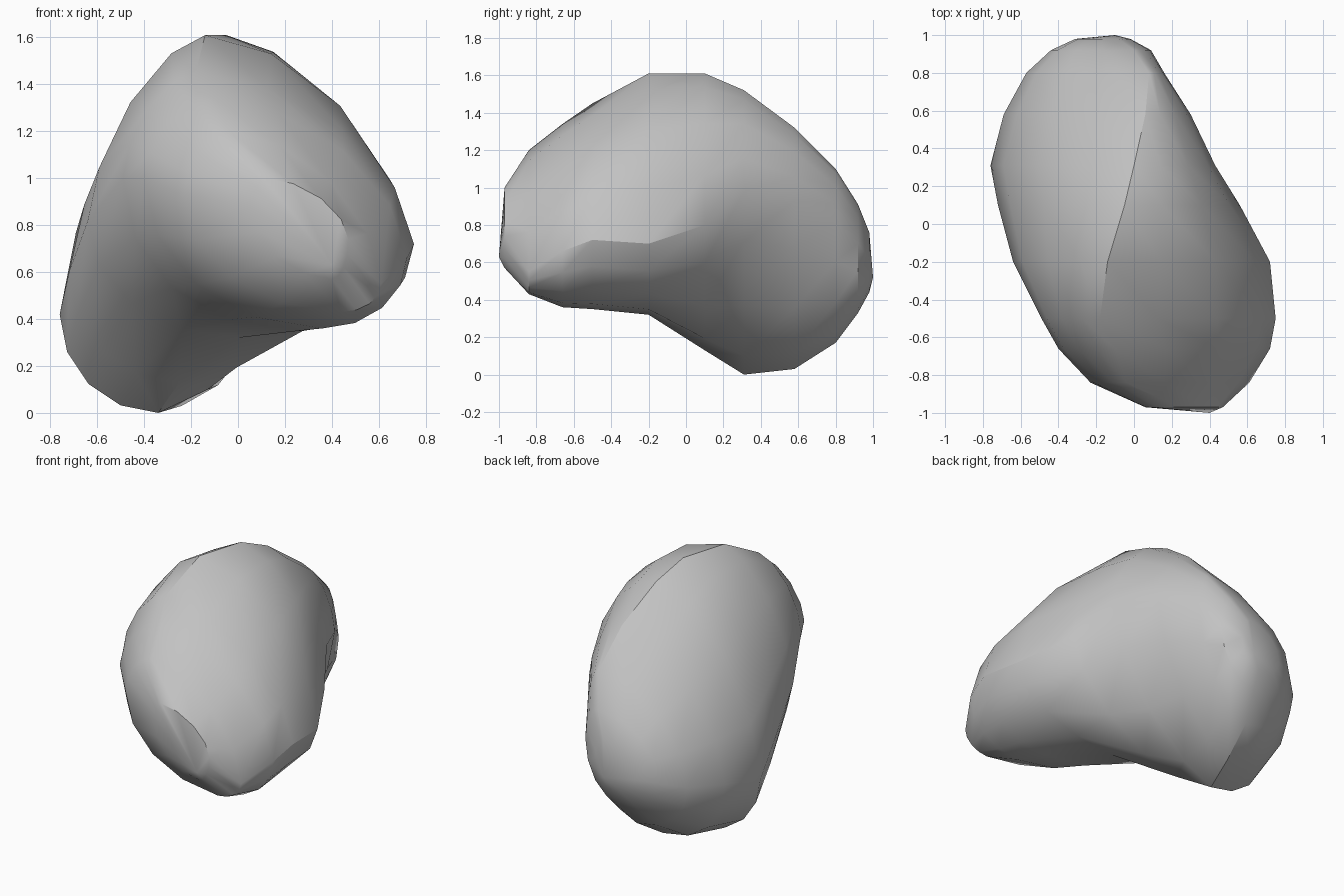
import bpy
import bmesh
import math

default_cube = bpy.data.objects.get("Cube")
if default_cube:
    bpy.data.objects.remove(default_cube, do_unlink=True)

# Plain stone colour
stone = bpy.data.materials.new("stone_grey")
stone.use_nodes = True
grey = (0.54, 0.54, 0.54, 1.0)
stone.diffuse_color = grey
shader = next(n for n in stone.node_tree.nodes if n.type == "BSDF_PRINCIPLED")
shader.inputs["Base Color"].default_value = grey

# Cross-sections from front to back. Each lists its y, then the (x, z) of its
# left-hand, top, right-hand and bottom extremes, then how hollow its upper
# left, lower left and lower right corners are (1 is round, 2 is straight).
SECTIONS = [
    (-.97, (.06, .88), (.12, 1), (.47, .74), (.4, .57), 1, 1.1, 1),
    (-.84, (-.23, .93), (-.04, 1.2), (.61, .55), (.44, .43), 1.1, 1, 1),
    (-.66, (-.4, 1), (-.1, 1.34), (.72, .66), (.36, .36), 1.2, 1, 1),
    (-.5, (-.49, 1), (-.18, 1.45), (.75, .72), (.26, .35), 1.2, .95, 1),
    (-.2, (-.64, .82), (-.14, 1.61), (.72, .7), (0, .32), 1.3, 1, 1),
    (.1, (-.72, .6), (-.05, 1.61), (.56, .8), (-.25, .13), 1.3, 1, 1.25),
    (.31, (-.76, .42), (0, 1.52), (.43, .98), (-.34, 0), 1.2, 1, 1.35),
    (.58, (-.69, .47), (.06, 1.32), (.3, .93), (-.24, .03), 1.2, .95, 1.3),
    (.8, (-.57, .5), (.08, 1.1), (.16, .82), (-.2, .17), 1.1, .95, 1.15),
    (.92, (-.44, .54), (0, .91), (.09, .7), (-.16, .33), 1, 1, 1),
    (.98, (-.31, .55), (-.08, .76), (-.02, .62), (-.15, .44), 1, 1, 1),
]
FRONT_TIP = (.4, -1, .63)
BACK_TIP = (-.1, 1, .52)
UPPER_RIGHT = 1.16
STEPS = 4


def corner(side, pole, power, to_pole):
    """Arc between a side extreme and a top or bottom extreme, without its end."""
    points = []
    for step in range(STEPS):
        fraction = step / STEPS if to_pole else 1 - step / STEPS
        angle = fraction * math.pi / 2
        along = max(math.cos(angle), 0) ** power
        rise = max(math.sin(angle), 0) ** power
        points.append((pole[0] + (side[0] - pole[0]) * along,
                       side[1] + (pole[1] - side[1]) * rise))
    return points


def outline(left, top, right, bottom, upper_left, lower_left, lower_right):
    """Closed ring of points made of four corner arcs."""
    return (corner(right, top, UPPER_RIGHT, True)
            + corner(left, top, upper_left, False)
            + corner(left, bottom, lower_left, True)
            + corner(right, bottom, lower_right, False))


# Skin the rings into one closed, bent boulder
bm = bmesh.new()
rings = [[bm.verts.new((x, section[0], z)) for x, z in outline(*section[1:])]
         for section in SECTIONS]
count = len(rings[0])
for ring, following in zip(rings, rings[1:]):
    for i in range(count):
        j = (i + 1) % count
        bm.faces.new((ring[i], ring[j], following[j], following[i]))

# Faceted ends
for ring, tip in ((rings[0], FRONT_TIP), (rings[-1], BACK_TIP)):
    tip_vertex = bm.verts.new(tip)
    for i in range(count):
        bm.faces.new((ring[i], ring[(i + 1) % count], tip_vertex))

bmesh.ops.recalc_face_normals(bm, faces=bm.faces[:])
mesh = bpy.data.meshes.new("boulder")
bm.to_mesh(mesh)
bm.free()
mesh.materials.append(stone)

boulder = bpy.data.objects.new("boulder", mesh)
bpy.context.collection.objects.link(boulder)
bpy.ops.object.select_all(action="DESELECT")
boulder.select_set(True)
bpy.context.view_layer.objects.active = boulder
bpy.ops.object.shade_smooth_by_angle(angle=math.radians(30))
